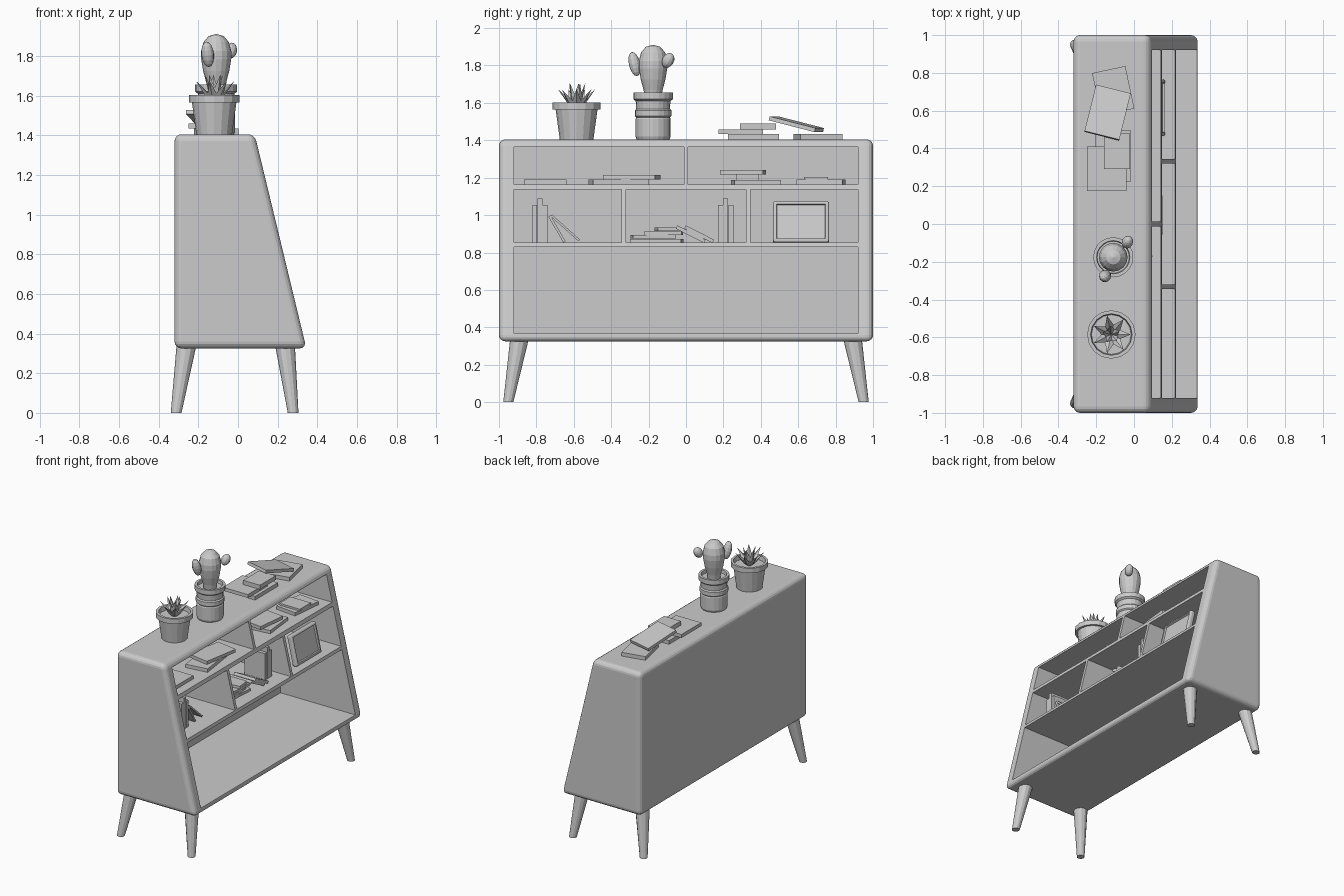
import bpy, bmesh, math
from mathutils import Matrix, Vector

if "Cube" in bpy.data.objects:
    bpy.data.objects.remove(bpy.data.objects["Cube"], do_unlink=True)

grey = bpy.data.materials.new("plain grey")
grey.use_nodes = True
grey.diffuse_color = (0.6, 0.6, 0.6, 1)
grey.node_tree.nodes["Principled BSDF"].inputs["Base Color"].default_value = (0.6, 0.6, 0.6, 1)


def finish(name, bm):
    bmesh.ops.recalc_face_normals(bm, faces=bm.faces)
    mesh = bpy.data.meshes.new(name)
    bm.to_mesh(mesh)
    bm.free()
    mesh.materials.append(grey)
    obj = bpy.data.objects.new(name, mesh)
    bpy.context.collection.objects.link(obj)
    return obj


def add_box(bm, lo, hi):
    lo, hi = Vector(lo), Vector(hi)
    mat = Matrix.Translation((lo + hi) / 2) @ Matrix.Diagonal((hi - lo).to_4d())
    bmesh.ops.create_cube(bm, size=1, matrix=mat)


def slab(name, center, size, tilt=0, turn=0):
    """A book: size along x, y, z; tilt about x, turn about z, in degrees."""
    bm = bmesh.new()
    bmesh.ops.create_cube(bm, size=1, matrix=Matrix.Diagonal((*size, 1)))
    obj = finish(name, bm)
    obj.location = center
    obj.rotation_euler = (math.radians(tilt), 0, math.radians(turn))
    return obj


def lathe(name, profile, center, sides):
    """Revolve (radius, z) points about a vertical axis."""
    bm = bmesh.new()
    verts = [bm.verts.new((r, 0, z)) for r, z in profile]
    edges = [bm.edges.new(pair) for pair in zip(verts, verts[1:])]
    bmesh.ops.spin(bm, geom=verts + edges, axis=(0, 0, 1), cent=(0, 0, 0),
                   angle=math.tau, steps=sides, use_duplicate=False)
    bmesh.ops.remove_doubles(bm, verts=bm.verts, dist=0.0005)
    obj = finish(name, bm)
    obj.location = center
    return obj


# Cabinet: sloping side profile, rounded, with six compartments cut out
BOTTOM, TOP = 0.325, 1.405
bm = bmesh.new()
outline = [(-0.32, BOTTOM), (0.345, BOTTOM), (0.084, TOP), (-0.32, TOP)]
face = bm.faces.new([bm.verts.new((x, -1, z)) for x, z in outline])
side = bmesh.ops.extrude_face_region(bm, geom=[face])
bmesh.ops.translate(bm, vec=(0, 2, 0),
                    verts=[v for v in side["geom"] if isinstance(v, bmesh.types.BMVert)])
bmesh.ops.recalc_face_normals(bm, faces=bm.faces)
bmesh.ops.bevel(bm, geom=bm.edges[:], offset=0.035, segments=4, profile=0.5, affect='EDGES')
cabinet = finish("cabinet", bm)

bm = bmesh.new()
rows = [(0.367, 0.83, [-0.92, 0.92]),
        (0.853, 1.137, [-0.92, -0.333, 0.333, 0.92]),
        (1.165, 1.363, [-0.92, 0, 0.92])]
for z0, z1, stops in rows:
    for a, b in zip(stops, stops[1:]):
        gap_a = 0 if a == stops[0] else 0.012
        gap_b = 0 if b == stops[-1] else 0.012
        add_box(bm, (-0.29, a + gap_a, z0), (0.6, b - gap_b, z1))
cutter = finish("compartment_cutter", bm)
cutter.hide_render = True
cut = cabinet.modifiers.new("compartments", 'BOOLEAN')
cut.object = cutter
cut.solver = 'EXACT'
bpy.context.view_layer.objects.active = cabinet
bpy.ops.object.modifier_apply(modifier=cut.name)
bpy.data.objects.remove(cutter, do_unlink=True)

# Legs: tapered and splayed, by shearing a cone
for end, sy in (("right", -1), ("left", 1)):
    for place, top_x, foot_x in (("back", -0.26, -0.312), ("front", 0.237, 0.278)):
        bm = bmesh.new()
        bmesh.ops.create_cone(bm, cap_ends=True, segments=12, radius1=0.027,
                              radius2=0.05, depth=0.34)
        for v in bm.verts:
            t = v.co.z / 0.34 + 0.5
            v.co += Vector((foot_x + (top_x - foot_x) * t, sy * (0.95 - 0.06 * t), 0.17))
        finish(f"{place}_leg_{end}", bm)

# Leafy plant in a flared pot
leaf_pot = (-0.12, -0.585, TOP)
lathe("leaf_pot", [(0, 0), (0.09, 0), (0.112, 0.16), (0.128, 0.16), (0.128, 0.197),
                   (0.11, 0.197), (0.105, 0.165), (0, 0.165)], leaf_pot, 16)
bm = bmesh.new()
for count, lean, length, offset in ((7, 42, 0.15, 0), (5, 18, 0.15, 0.4)):
    for i in range(count):
        leaf = (Matrix.Translation((0, 0, 0.155))
                @ Matrix.Rotation(math.tau * i / count + offset, 4, 'Z')
                @ Matrix.Rotation(math.radians(lean), 4, 'Y')
                @ Matrix.Diagonal((0.45, 1, 1, 1)))
        for z, r1, r2, d in ((0.03, 0.012, 0.026, 0.06), (0.06 + (length - 0.06) / 2, 0.026, 0.001, length - 0.06)):
            bmesh.ops.create_cone(bm, cap_ends=True, segments=4, radius1=r1, radius2=r2,
                                  depth=d, matrix=leaf @ Matrix.Translation((0, 0, z)))
finish("leaves", bm).location = leaf_pot

# Cactus in a banded pot
cactus_pot = (-0.11, -0.176, TOP)
lathe("cactus_pot", [(0, 0), (0.088, 0), (0.094, 0.015), (0.094, 0.11), (0.09, 0.117),
                     (0.098, 0.125), (0.098, 0.155), (0.09, 0.163), (0.093, 0.205),
                     (0.106, 0.215), (0.106, 0.25), (0.088, 0.25), (0.085, 0.225),
                     (0, 0.225)], cactus_pot, 20)
lathe("cactus_body", [(0, 0.2), (0.042, 0.21), (0.05, 0.26), (0.066, 0.32), (0.076, 0.38),
                      (0.076, 0.42), (0.064, 0.465), (0.038, 0.495), (0, 0.506)],
      cactus_pot, 16)
for name, spot, size, tilt in (("right", (-0.153, -0.275, 1.808), (0.032, 0.03, 0.066), 14),
                               ("left", (-0.035, -0.096, 1.827), (0.03, 0.032, 0.042), -30)):
    bm = bmesh.new()
    bmesh.ops.create_uvsphere(bm, u_segments=12, v_segments=8, radius=1,
                              matrix=Matrix.Diagonal((*size, 1)))
    arm = finish(f"cactus_arm_{name}", bm)
    arm.location = spot
    arm.rotation_euler = (math.radians(tilt), 0, math.radians(-25))

# Books lying on the cabinet top
slab("top_book_lower", (-0.11, 0.36, 1.419), (0.19, 0.272, 0.028))
slab("top_book_middle", (-0.145, 0.293, 1.446), (0.21, 0.236, 0.026))
slab("top_book_upper", (-0.09, 0.385, 1.475), (0.14, 0.19, 0.032))
slab("top_book_flat", (-0.11, 0.705, 1.419), (0.18, 0.23, 0.028), turn=12)
slab("top_book_tilted", (-0.14, 0.59, 1.486), (0.19, 0.26, 0.022), tilt=-14, turn=-14)

# Books lying in the upper compartments: y range, base height, thickness, turn
upper = [(-0.865, -0.64, 1.165, 0.026, 0), (-0.51, -0.21, 1.165, 0.026, 8),
         (-0.43, -0.15, 1.191, 0.024, -10), (0.25, 0.50, 1.165, 0.024, 6),
         (0.19, 0.42, 1.216, 0.026, -6), (0.60, 0.845, 1.165, 0.026, -6),
         (0.63, 0.76, 1.191, 0.014, 0)]
for i, (a, b, z, t, turn) in enumerate(upper):
    slab(f"upper_book_{i + 1}", (-0.01, (a + b) / 2, z + t / 2), (0.17, b - a, t), turn=turn)
slab("upper_book_prop", (-0.03, 0.33, 1.2025), (0.1, 0.12, 0.027))

# Standing books in the middle compartments
FLOOR = 0.853
for group, start in (("right", -0.823), ("left", 0.17)):
    for i, height in enumerate((0.2, 0.235, 0.2)):
        slab(f"standing_book_{group}_{i + 1}", (0.02, start + 0.014 + 0.028 * i, FLOOR + height / 2),
             (0.17, 0.026, height))
slab("leaning_book_steep", (0.02, -0.69, FLOOR + 0.073), (0.16, 0.014, 0.16), tilt=30)
slab("leaning_book_low", (0.02, -0.645, FLOOR + 0.078), (0.16, 0.012, 0.2), tilt=48)

# Stack with books leaning on it
for i, (a, b) in enumerate([(-0.295, -0.02), (-0.29, -0.06), (-0.22, -0.02), (-0.16, -0.05)]):
    slab(f"stacked_book_{i + 1}", (0.03, (a + b) / 2, FLOOR + 0.011 + 0.02 * i),
         (0.17, b - a, 0.019), turn=(-4, 5, -3, 6)[i])
for i in range(2):
    slab(f"sloping_book_{i + 1}", (0.06, 0.025 + 0.045 * i, FLOOR + 0.045),
         (0.18, 0.17, 0.02), tilt=-27)

# Picture frame: rounded block with an inset panel, leaning back
bm = bmesh.new()
add_box(bm, (-0.04, -0.15, 0), (0, 0.15, 0.226))
bmesh.ops.bevel(bm, geom=bm.edges[:], offset=0.012, segments=3, profile=0.5, affect='EDGES')
bm.normal_update()
front = max(bm.faces, key=lambda f: f.calc_center_median().x)
bmesh.ops.inset_individual(bm, faces=[front], thickness=0.01)
bmesh.ops.inset_individual(bm, faces=[front], thickness=0.004, depth=-0.012)
frame = finish("picture_frame", bm)
frame.location = (0.168, 0.615, FLOOR + 0.004)
frame.rotation_euler = (0, math.radians(-13), 0)
